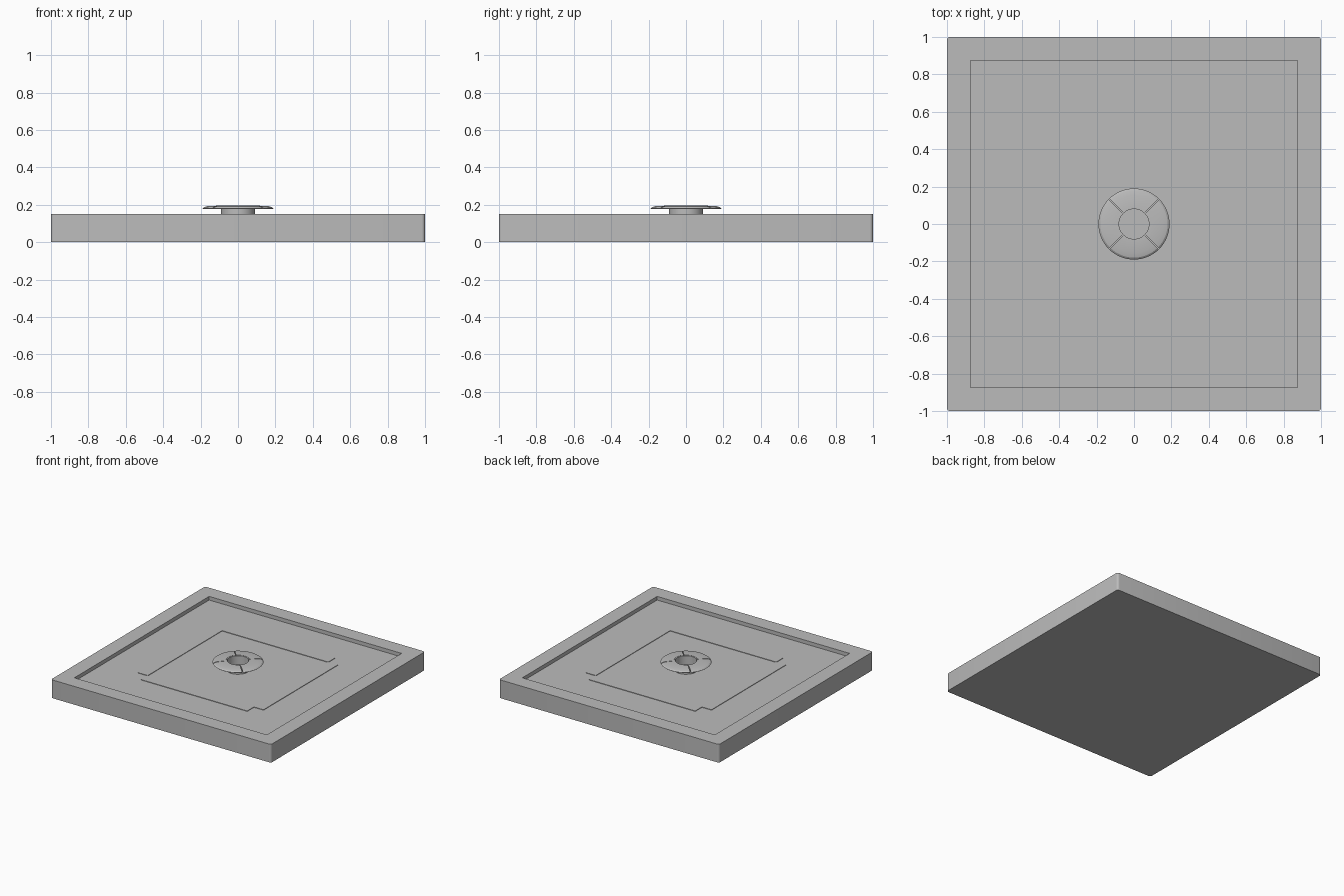
import bpy, bmesh, math
from mathutils import Matrix

cube = bpy.data.objects.get("Cube")
if cube:
    bpy.data.objects.remove(cube, do_unlink=True)

GREY = (0.5, 0.5, 0.5, 1.0)
mat = bpy.data.materials.new("plain grey")
mat.use_nodes = True
mat.diffuse_color = GREY
mat.node_tree.nodes["Principled BSDF"].inputs["Base Color"].default_value = GREY

RIM, FLOOR = 0.15, 0.12


def finish(name, bm, smooth=False):
    """Turn a bmesh into a named grey object."""
    bmesh.ops.recalc_face_normals(bm, faces=bm.faces)
    mesh = bpy.data.meshes.new(name)
    bm.to_mesh(mesh)
    bm.free()
    mesh.materials.append(mat)
    obj = bpy.data.objects.new(name, mesh)
    bpy.context.collection.objects.link(obj)
    if smooth:
        bpy.ops.object.select_all(action='DESELECT')
        obj.select_set(True)
        bpy.context.view_layer.objects.active = obj
        bpy.ops.object.shade_smooth_by_angle(angle=math.radians(25))
    return obj


def box(bm, x, y, z0, z1):
    """Add a box of half sizes x, y between two heights."""
    m = Matrix.Translation((0, 0, (z0 + z1) / 2)) @ Matrix.Diagonal((2 * x, 2 * y, z1 - z0, 1))
    return bmesh.ops.create_cube(bm, size=1, matrix=m)["verts"]


def lathe(name, profile, start=0, sweep=math.tau, steps=64):
    """Revolve a closed radius/height profile, capping partial sweeps."""
    full = sweep == math.tau
    bm = bmesh.new()
    rings = []
    for i in range(steps if full else steps + 1):
        a = start + sweep * i / steps
        rings.append([bm.verts.new((r * math.cos(a), r * math.sin(a), z)) for r, z in profile])
    pairs = list(zip(rings, rings[1:]))
    if full:
        pairs.append((rings[-1], rings[0]))
    else:
        bm.faces.new(rings[0])
        bm.faces.new(rings[-1])
    for a, b in pairs:
        for j in range(len(profile)):
            k = (j + 1) % len(profile)
            bm.faces.new((a[j], a[k], b[k], b[j]))
    return finish(name, bm, True)


# Tray with rounded upright corners and a sunken floor
bm = bmesh.new()
box(bm, 1, 1, 0, RIM)
corners = [e for e in bm.edges if abs(e.verts[0].co.z - e.verts[1].co.z) > 0.1]
bmesh.ops.bevel(bm, geom=corners, offset=0.018, segments=4, profile=0.5, affect='EDGES')
top = max(bm.faces, key=lambda f: f.calc_center_median().z)
bmesh.ops.delete(bm, geom=[top], context='FACES_ONLY')
rim_edges = [e for e in bm.edges if e.is_boundary]
inner = [bm.verts.new((sx * 0.875, sy * 0.875, RIM)) for sx, sy in ((-1, -1), (1, -1), (1, 1), (-1, 1))]
lower = [bm.verts.new((v.co.x, v.co.y, FLOOR)) for v in inner]
inner_edges = [bm.edges.new((inner[i], inner[(i + 1) % 4])) for i in range(4)]
bmesh.ops.bridge_loops(bm, edges=rim_edges + inner_edges)
for i in range(4):
    j = (i + 1) % 4
    bm.faces.new((inner[i], inner[j], lower[j], lower[i]))
bm.faces.new(lower)
finish("tray", bm, True)

# Four low strips framing the middle of the floor
for i, side in enumerate(("back", "right", "front", "left")):
    bm = bmesh.new()
    verts = box(bm, 0.483, 0.044, FLOOR - 0.005, FLOOR + 0.004)
    bmesh.ops.translate(bm, verts=verts, vec=(0, 0.526, 0))
    bmesh.ops.rotate(bm, verts=verts, matrix=Matrix.Rotation(i * math.pi / 2, 3, 'Z'))
    finish(side + "_floor_strip", bm)

# Hollow hub in the centre
lathe("hub", [(0.09, FLOOR - 0.005), (0.09, 0.193), (0.08, 0.193), (0.08, FLOOR - 0.005)])

# Flange in four segments with narrow radial gaps
flange = [(0.088, 0.180), (0.088, 0.195), (0.155, 0.194), (0.18, 0.188), (0.19, 0.180), (0.185, 0.176)]
GAP = 0.02
for i in range(4):
    lathe("flange_segment", flange, math.pi / 4 + i * math.pi / 2 + GAP, math.pi / 2 - 2 * GAP, 16)
